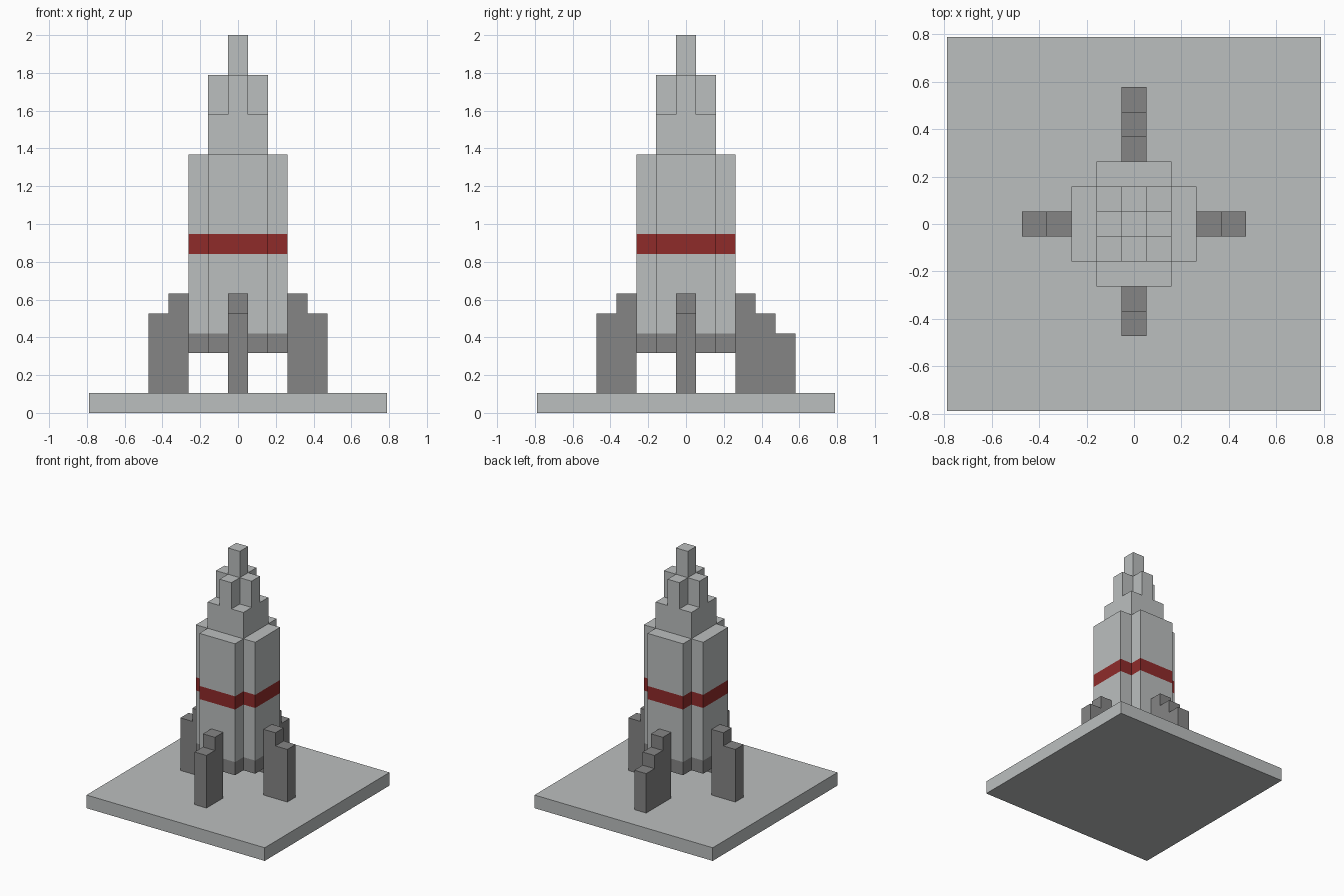
import bpy
import bmesh
from math import pi
from mathutils import Matrix, Vector

if "Cube" in bpy.data.objects:
    bpy.data.objects.remove(bpy.data.objects["Cube"], do_unlink=True)

U = 2 / 19  # edge of one block


def material(name, rgb):
    mat = bpy.data.materials.new(name)
    mat.use_nodes = True
    mat.diffuse_color = (*rgb, 1)
    mat.node_tree.nodes["Principled BSDF"].inputs["Base Color"].default_value = (*rgb, 1)
    return mat


LIGHT = material("light grey", (0.50, 0.52, 0.52))
DARK = material("dark grey", (0.235, 0.235, 0.235))
RED = material("red", (0.275, 0.024, 0.023))


def square(r):
    return [(-r, -r), (r, -r), (r, r), (-r, r)]


def cross(r, arm):
    """Square of half width r with its corners notched down to half width arm."""
    quarter = [(r, -arm), (r, arm), (arm, arm)]
    points = []
    for turn in range(4):
        points += quarter
        quarter = [(-y, x) for x, y in quarter]
    return points


def prism(name, outline, levels, mats, transform=Matrix()):
    """Extrude an outline through levels, one material per section."""
    bm = bmesh.new()
    rings = [[bm.verts.new((x, y, z)) for x, y in outline] for z in levels]
    n = len(outline)
    for s, (low, high) in enumerate(zip(rings, rings[1:])):
        for i in range(n):
            j = (i + 1) % n
            bm.faces.new((low[i], low[j], high[j], high[i])).material_index = s
    bm.faces.new(rings[0][::-1]).material_index = 0
    bm.faces.new(rings[-1]).material_index = len(mats) - 1
    bm.transform(Matrix.Scale(U, 4) @ transform)
    bmesh.ops.recalc_face_normals(bm, faces=bm.faces)
    mesh = bpy.data.meshes.new(name)
    bm.to_mesh(mesh)
    bm.free()
    for mat in mats:
        mesh.materials.append(mat)
    obj = bpy.data.objects.new(name, mesh)
    bpy.context.collection.objects.link(obj)
    return obj


def fin(name, angle, steps):
    """Stepped fin: one block of run per height, walking outward."""
    outline = [(2.5, 1)]
    for i, top in enumerate(steps):
        outline += [(2.5 + i, top), (3.5 + i, top)]
    outline.append((2.5 + len(steps), 1))
    upright = Matrix.Rotation(angle, 4, "Z") @ Matrix.Rotation(pi / 2, 4, "X")
    prism(name, outline, [-0.5, 0.5], [DARK], upright)


# Launch pad
prism("pad", square(7.5), [0, 1], [LIGHT])

# Body with dark engine ring and red band
prism("body", cross(2.5, 1.5), [3, 4, 8, 9, 13], [DARK, LIGHT, RED, LIGHT])

# Stepped nose
prism("nose_base", square(1.5), [13, 15], [LIGHT])
prism("nose_shoulder", cross(1.5, 0.5), [15, 17], [LIGHT])
prism("nose_tip", square(0.5), [17, 19], [LIGHT])

# Fins, the back one a step longer
fin("left_fin", 0, [6, 5])
fin("back_fin", pi / 2, [6, 5, 4])
fin("right_fin", pi, [6, 5])
fin("front_fin", -pi / 2, [6, 5])
